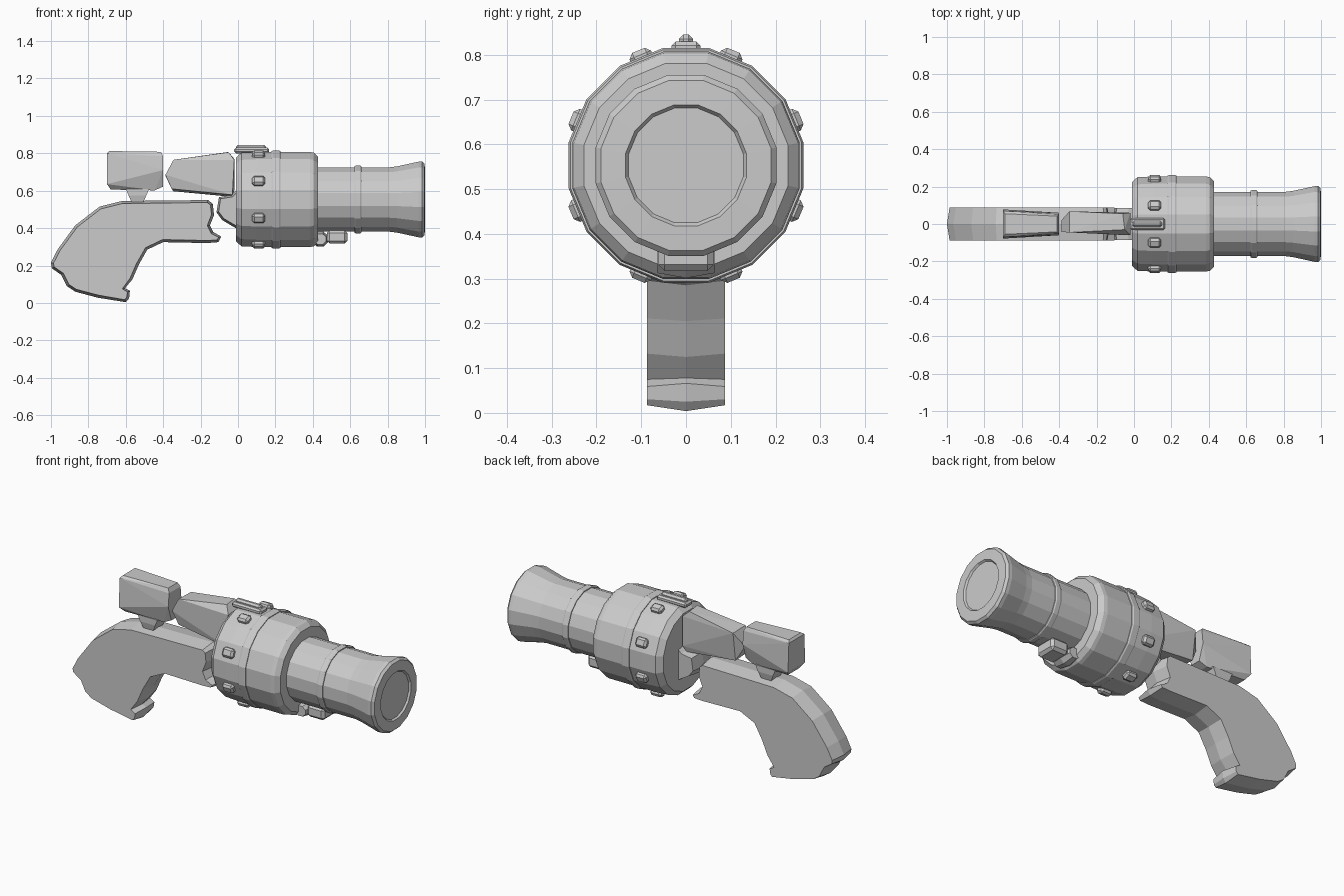
import bpy, bmesh
from math import cos, sin, pi, radians
from mathutils import Vector, Matrix

if "Cube" in bpy.data.objects:
    bpy.data.objects.remove(bpy.data.objects["Cube"])

AXIS_Z = 0.553   # height of the barrel axis
SIDES = 16


def finish(name, bm):
    bmesh.ops.recalc_face_normals(bm, faces=bm.faces)
    me = bpy.data.meshes.new(name)
    bm.to_mesh(me)
    bm.free()
    ob = bpy.data.objects.new(name, me)
    bpy.context.collection.objects.link(ob)
    return ob


def lathe(name, profile):
    """Revolve (x, flat-to-axis radius) around the barrel axis, closing both ends."""
    bm = bmesh.new()
    k = 1 / cos(pi / SIDES)
    rings = []
    for x, r in profile:
        rings.append([bm.verts.new((x, r * k * cos((i + .5) * 2 * pi / SIDES),
                                    AXIS_Z + r * k * sin((i + .5) * 2 * pi / SIDES)))
                      for i in range(SIDES)])
    for a, b in zip(rings, rings[1:]):
        for i in range(SIDES):
            j = (i + 1) % SIDES
            bm.faces.new((a[i], a[j], b[j], b[i]))
    bm.faces.new(rings[0])
    bm.faces.new(rings[-1])
    return finish(name, bm)


def ridged_slab(name, outline, half, ridge):
    """Clockwise x/z outline at y = 0, pulled in by `ridge` at both flat sides."""
    pts = [Vector(p) for p in outline]
    inner = []
    for i, p in enumerate(pts):
        a = (p - pts[i - 1]).normalized()
        b = (pts[(i + 1) % len(pts)] - p).normalized()
        n = Vector((a.y + b.y, -a.x - b.x)).normalized()
        inner.append(p + n * ridge)
    bm = bmesh.new()
    loops = [[bm.verts.new((p.x, y, p.y)) for p in src]
             for src, y in ((inner, -half), (pts, 0), (inner, half))]
    for a, b in zip(loops, loops[1:]):
        for i in range(len(pts)):
            j = (i + 1) % len(pts)
            bm.faces.new((a[i], a[j], b[j], b[i]))
    bm.faces.new(loops[0])
    bm.faces.new(loops[2])
    return finish(name, bm)


def hull(name, points):
    bm = bmesh.new()
    for p in points:
        bm.verts.new(p)
    bmesh.ops.convex_hull(bm, input=bm.verts)
    return finish(name, bm)


def block(name, centre, size, bevel=0.01, angle=0.0):
    """Chamfered box; angle swings it around the barrel axis."""
    bm = bmesh.new()
    bmesh.ops.create_cube(bm, size=1)
    bmesh.ops.scale(bm, vec=size, verts=bm.verts)
    bmesh.ops.bevel(bm, geom=bm.edges[:], offset=bevel, segments=1, affect='EDGES')
    bmesh.ops.translate(bm, vec=centre, verts=bm.verts)
    bmesh.ops.rotate(bm, cent=(0, 0, AXIS_Z), verts=bm.verts,
                     matrix=Matrix.Rotation(angle, 3, 'X'))
    return finish(name, bm)


# Drum, barrel and their raised bands
lathe("drum", [(-.012, .12), (-.012, .222), (.018, .25), (.1, .254), (.385, .254),
               (.405, .25), (.428, .228), (.428, .17)])
lathe("drum_band", [(.18, .24), (.18, .258), (.187, .262), (.22, .262), (.228, .258), (.228, .24)])
lathe("barrel", [(.40, .172), (.81, .172), (.85, .177), (.965, .202), (.985, .202),
                 (.998, .19), (1.0, .135), (.99, .128)])
lathe("barrel_band", [(.622, .16), (.622, .177), (.63, .181), (.653, .181), (.66, .177), (.66, .16)])

# Studs around the drum
for i in range(8):
    block(f"drum_stud_{i + 1}", (.11, 0, AXIS_Z + .257), (.068, .052, .042), .011,
          radians(22.5 + 45 * i))

# Top sight: wide base with a narrow rib
block("sight_base", (.073, 0, .815), (.187, .064, .03), .009)
block("sight_rib", (.07, 0, .828), (.16, .032, .034), .01)

# Latch under the barrel
ridged_slab("latch_knob", [(.44 + .046 * cos(-a * pi / 4 - pi / 8),
                            .341 + .043 * sin(-a * pi / 4 - pi / 8)) for a in range(8)], .064, .012)
block("latch_block", (.53, 0, .353), (.11, .125, .072), .015)

# Grip with notched front and pointed heel
ridged_slab("grip", [(-1, .215), (-.965, .285), (-.87, .415), (-.74, .515), (-.62, .545),
                     (-.16, .55), (-.135, .53), (-.128, .47), (-.15, .415), (-.133, .38),
                     (-.09, .355), (-.105, .325), (-.165, .32), (-.40, .325), (-.485, .285),
                     (-.53, .205), (-.565, .125), (-.605, .078), (-.578, .066), (-.582, .025),
                     (-.60, .004), (-.75, .028), (-.87, .06), (-.915, .09), (-.945, .15),
                     (-.995, .185)], .087, .014)

# Knuckle joint behind the drum
ridged_slab("knuckle", [(-.115, .485), (-.102, .565), (-.035, .578), (-.012, .60),
                        (.03, .60), (.03, .40), (-.012, .40), (-.085, .443)], .085, .012)

# Hammer: twisted faceted wedge
hull("hammer", [(-.388, -.043, .685), (-.388, .02, .68), (-.345, .068, .762), (-.345, -.045, .765),
                (-.345, .045, .597), (-.355, -.03, .61), (-.06, .055, .806), (-.05, -.03, .806),
                (-.02, .06, .77), (-.02, -.06, .765), (-.02, .06, .60), (-.03, -.06, .578),
                (-.04, .05, .568)])

# Rear block, undercut towards its front, on a short foot
rear = []
for s in (-1, 1):
    rear += [(-.70, s * .07, .80), (-.69, s * .055, .812), (-.70, s * .078, .635),
             (-.68, s * .05, .606), (-.445, s * .035, .602), (-.40, s * .03, .622),
             (-.40, s * .06, .71), (-.40, s * .052, .785), (-.412, s * .042, .808)]
hull("rear_block", rear)
hull("rear_block_foot", [(x, s * y, z) for s in (-1, 1) for x, y, z in
                         ((-.60, .05, .61), (-.585, .05, .575), (-.565, .04, .53),
                          (-.51, .04, .53), (-.49, .05, .575), (-.475, .05, .61))])
